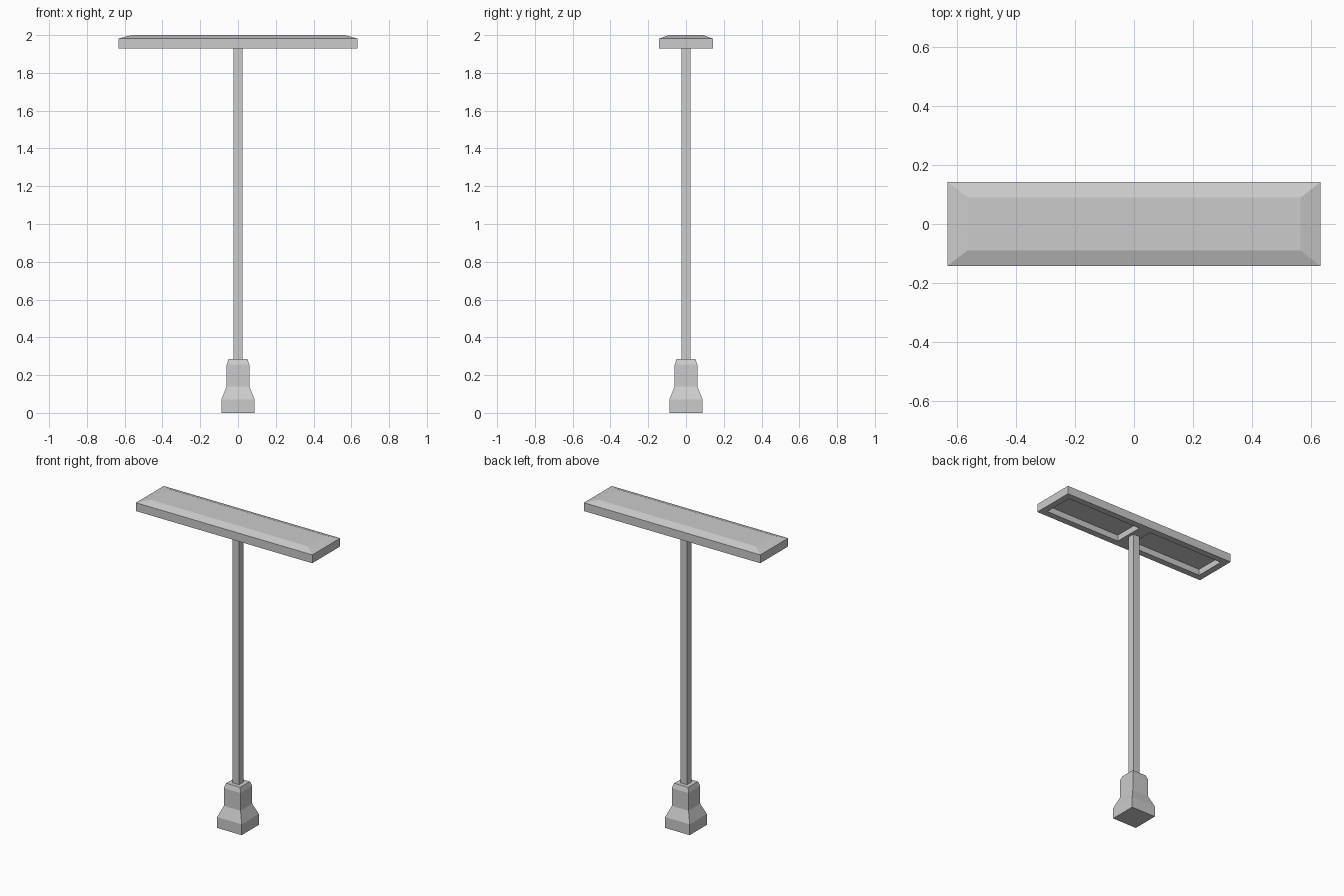
import bpy, bmesh
from mathutils import Vector

if "Cube" in bpy.data.objects:
    bpy.data.objects.remove(bpy.data.objects["Cube"])


def stacked_box(name, sections, edit=None):
    """Loft rectangular sections (half_x, half_y, z) into a closed solid."""
    bm = bmesh.new()
    rings = [[bm.verts.new((sx * hx, sy * hy, z))
              for sx, sy in ((-1, -1), (1, -1), (1, 1), (-1, 1))]
             for hx, hy, z in sections]
    bm.faces.new(rings[0][::-1])
    bm.faces.new(rings[-1])
    for low, high in zip(rings, rings[1:]):
        for i in range(4):
            j = (i + 1) % 4
            bm.faces.new((low[i], low[j], high[j], high[i]))
    bm.normal_update()
    if edit:
        edit(bm)
    bmesh.ops.recalc_face_normals(bm, faces=bm.faces[:])
    mesh = bpy.data.meshes.new(name)
    bm.to_mesh(mesh)
    bm.free()
    obj = bpy.data.objects.new(name, mesh)
    bpy.context.collection.objects.link(obj)
    return obj


def cut_lamp_recesses(bm):
    """Split the underside in two and sink a recess into each half."""
    bmesh.ops.bisect_plane(bm, geom=bm.verts[:] + bm.edges[:] + bm.faces[:],
                           plane_co=(0, 0, 0), plane_no=(1, 0, 0))
    bm.normal_update()
    under = [f for f in bm.faces if f.normal.z < -0.9]
    bmesh.ops.inset_individual(bm, faces=under, thickness=0.06)
    floors = bmesh.ops.extrude_discrete_faces(bm, faces=under)["faces"]
    for f in floors:
        bmesh.ops.translate(bm, verts=f.verts[:], vec=Vector((0, 0, 0.04)))


# Flared square foot
stacked_box("base", [(0.088, 0.088, 0), (0.088, 0.088, 0.07),
                     (0.06, 0.06, 0.14), (0.06, 0.06, 0.255),
                     (0.05, 0.05, 0.285)])

# Square pole
stacked_box("pole", [(0.024, 0.024, 0.27), (0.024, 0.024, 1.94)])

# Wide lamp head with chamfered top and two recessed panels below
stacked_box("lamp_head", [(0.632, 0.142, 1.928), (0.632, 0.142, 1.982),
                          (0.565, 0.09, 2.0)], cut_lamp_recesses)
